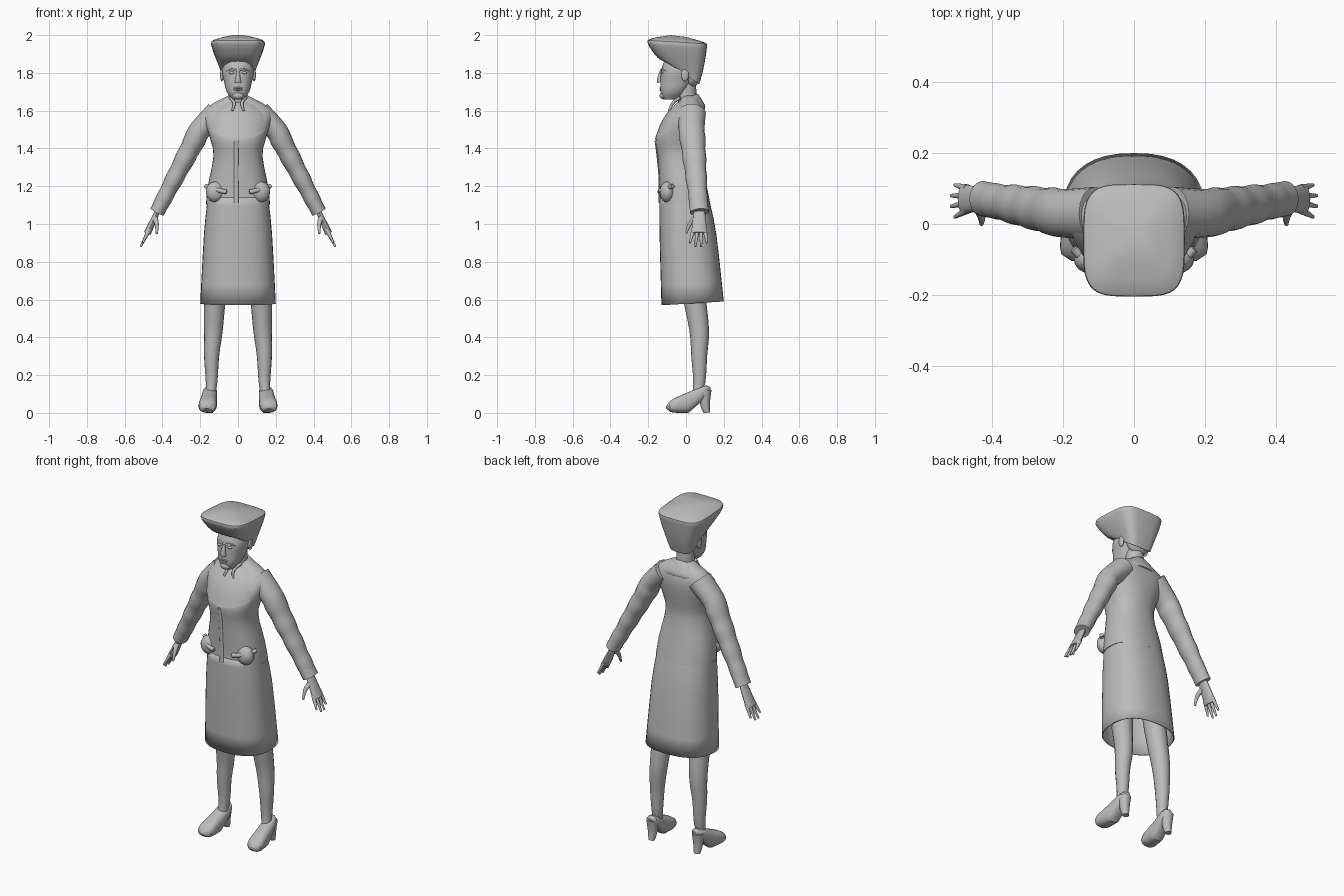
import bpy, bmesh, math
from mathutils import Vector

if "Cube" in bpy.data.objects:
    bpy.data.objects.remove(bpy.data.objects["Cube"])

shade = (0.5, 0.5, 0.5, 1)
grey = bpy.data.materials.new("plain_grey")
grey.use_nodes = True
grey.diffuse_color = shade
grey.node_tree.nodes["Principled BSDF"].inputs["Base Color"].default_value = shade
parts = []


def keep(obj, name):
    obj.name = name
    obj.data.materials.append(grey)
    parts.append(obj)
    return obj


def power(value, square):
    return math.copysign(abs(value) ** (2 / square), value)


def oval(centre, u, v, square=2, count=24):
    """Closed superellipse around the centre, spanned by u and v."""
    centre, u, v = Vector(centre), Vector(u), Vector(v)
    angles = [math.tau * i / count for i in range(count)]
    return [centre + u * power(math.cos(a), square) + v * power(math.sin(a), square) for a in angles]


def ease(before, start, end, after, t):
    """Point on the smooth curve that runs from start to end."""
    leave, arrive = (end - before) / 2, (after - start) / 2
    bend = t * t * (3 - 2 * t)
    return start.lerp(end, bend) + leave * t * (1 - t) ** 2 - arrive * t * t * (1 - t)


def skin(name, rings, steps=3, capped=True):
    """Join rings into a surface, eased between the rings."""
    last = len(rings) - 1
    full = []
    for i in range(last):
        near = [rings[max(0, i - 1)], rings[i], rings[i + 1], rings[min(last, i + 2)]]
        for step in range(steps):
            full.append([ease(*points, step / steps) for points in zip(*near)])
    full.append(rings[last])
    bm = bmesh.new()
    loops = [[bm.verts.new((p.x, p.y, max(0, p.z))) for p in ring] for ring in full]
    for low, high in zip(loops, loops[1:]):
        for i in range(len(low)):
            bm.faces.new((low[i - 1], low[i], high[i], high[i - 1]))
    if capped:
        bm.faces.new(loops[0])
        bm.faces.new(loops[-1])
    bmesh.ops.recalc_face_normals(bm, faces=bm.faces)
    mesh = bpy.data.meshes.new(name)
    bm.to_mesh(mesh)
    bm.free()
    obj = bpy.data.objects.new(name, mesh)
    bpy.context.collection.objects.link(obj)
    return keep(obj, name)


def tilted_ring(width, front, front_z, back, back_z, square):
    """Ring whose front and back edges may lie at different heights."""
    middle = (0, (front + back) / 2, (front_z + back_z) / 2)
    reach = (0, (back - front) / 2, (back_z - front_z) / 2)
    return oval(middle, (width, 0, 0), reach, square, count=36)


def tilted_stack(name, rows, square=2, capped=True):
    """Rows: half width, front y and z, back y and z."""
    return skin(name, [tilted_ring(*row, square) for row in rows], capped=capped)


def stack(name, rows, square=2):
    """Rows: height, half width, front y, back y."""
    tilted_stack(name, [(width, front, z, back, z) for z, width, front, back in rows], square)


def limb(name, path, start, end, flat=1.0, ripple=0.0, side=1):
    """Tapering tube along a path, flattened across the y axis."""
    points = [Vector((side * x, y, z)) for x, y, z in path]
    last = len(points) - 1
    rings = []
    for i, point in enumerate(points):
        along = (points[min(i + 1, last)] - points[max(i - 1, 0)]).normalized()
        depth = Vector((0, 1, 0))
        depth = (depth - along * depth.dot(along)).normalized()
        radius = start + (end - start) * i / last + ripple * (-1) ** i
        rings.append(oval(point, depth * radius, along.cross(depth) * radius * flat, count=16))
    skin(name, rings)


def blob(name, centre, size, side=1):
    """Ellipsoid with the given half sizes."""
    x, y, z = centre
    bpy.ops.mesh.primitive_uv_sphere_add(segments=16, ring_count=10, location=(side * x, y, z))
    obj = keep(bpy.context.object, name)
    obj.scale = size


# Skirt, an open shell
skirt = tilted_stack("skirt", [
    (.16, -.14, 1.14, .12, 1.14),
    (.18, -.14, .95, .16, .95),
    (.2, -.13, .57, .2, .59)], square=2.4, capped=False)
shell = skirt.modifiers.new("cloth", "SOLIDIFY")
shell.thickness = .006

# Fitted jacket with a broad collar
stack("jacket", [
    (1.1, .17, -.14, .13), (1.2, .16, -.14, .11),
    (1.36, .13, -.15, .08), (1.46, .15, -.16, .09),
    (1.56, .18, -.1, .1), (1.62, .16, -.05, .09),
    (1.68, .05, -.02, .06)], square=2.3)
tilted_stack("shawl_collar", [
    (.16, -.165, 1.45, .1, 1.61), (.15, -.12, 1.56, .1, 1.63),
    (.07, -.05, 1.64, .07, 1.68), (.05, -.03, 1.64, .06, 1.69)])
limb("jacket_placket", [(-.01, -.14, 1.11), (-.01, -.14, 1.25),
                        (-.01, -.15, 1.36), (-.01, -.16, 1.44)], start=.006, end=.006, flat=2)

# Head and neck
limb("neck", [(0, .01, 1.6), (0, 0, 1.8)], start=.05, end=.05)
stack("head", [
    (1.66, .03, -.12, -.05), (1.7, .06, -.135, 0),
    (1.76, .075, -.135, .04), (1.82, .085, -.13, .065),
    (1.9, .06, -.1, .05)], square=2.3)
limb("nose", [(0, -.13, 1.81), (0, -.14, 1.77), (0, -.135, 1.75)], start=.008, end=.018)
for lip, height in (("upper_lip", 1.72), ("lower_lip", 1.71)):
    blob(lip, (0, -.13, height), (.025, .01, .006))
blob("chin", (0, -.12, 1.68), (.03, .02, .02))
blob("back_hair", (0, .03, 1.78), (.07, .04, .06))

# Squared hat flaring to a wide flat crown
tilted_stack("hat", [
    (.08, -.11, 1.86, .07, 1.74), (.1, -.15, 1.88, .09, 1.81),
    (.14, -.2, 1.95, .11, 1.93), (.13, -.19, 1.98, .1, 1.96),
    (.04, -.08, 2, 0, 1.99)], square=4)

for side, label in ((1, "left_"), (-1, "right_")):
    # Face details
    blob(label + "ear", (.085, -.005, 1.79), (.01, .02, .035), side)
    blob(label + "eye", (.033, -.126, 1.8), (.016, .01, .007), side)
    limb(label + "brow", [(.01, -.13, 1.815), (.035, -.125, 1.82), (.06, -.105, 1.81)],
         start=.006, end=.004, side=side)

    # Shirt collar and hip pocket
    limb(label + "shirt_collar", [(.04, -.03, 1.67), (.02, -.07, 1.64), (.03, -.09, 1.6)],
         start=.01, end=.006, side=side)
    blob(label + "pocket", (.12, -.1, 1.17), (.05, .04, .055), side)
    limb(label + "pocket_flap", [(.06, -.14, 1.17), (.11, -.13, 1.18), (.17, -.07, 1.2)],
         start=.012, end=.012, side=side)

    # Straight creased sleeve with a turned cuff
    shoulder, elbow, wrist = Vector((.11, .03, 1.59)), Vector((.2, .03, 1.5)), Vector((.42, .07, 1.08))
    creases = [elbow.lerp(wrist, i / 8) for i in range(9)]
    limb(label + "sleeve", [shoulder] + creases, start=.073, end=.046, flat=.85, ripple=.002, side=side)
    limb(label + "cuff", [elbow.lerp(wrist, .87), elbow.lerp(wrist, 1.04)],
         start=.05, end=.05, flat=.8, side=side)

    # Hand with fanned fingers
    palm = Vector((.48, .07, .95))
    limb(label + "palm", [wrist, wrist.lerp(palm, .3), palm], start=.025, end=.042, flat=.45, side=side)
    for i, finger in enumerate(("index", "middle", "ring", "little")):
        spread = abs(i - 1.5)
        knuckle = Vector((.47, .04 + .02 * i, .97))
        tip = Vector((.52 - .01 * spread, .02 + .03 * i, .87 + .02 * spread))
        limb(label + finger + "_finger", [knuckle, knuckle.lerp(tip, .5), tip], start=.012, end=.005, side=side)
    limb(label + "thumb", [(.44, .05, 1.03), (.43, .02, 1), (.43, 0, .95)], start=.016, end=.006, side=side)

    # Leg
    limb(label + "leg", [(.1, .03, .9), (.12, .04, .65), (.13, .07, .44),
                         (.14, .07, .3), (.14, .07, .16), (.15, .05, .06)],
         start=.072, end=.022, flat=.95, side=side)

    # Court shoe: arched sole, sloping top, rounded ends
    slices = []
    for i in range(13):
        t = i / 12
        ends = max(.2, (1 - (2 * t - 1) ** 6) ** .5)
        sole, top = max(0, .1 - .2 * t), .16 - .1 * t
        middle = (side * (.145 + .02 * t), .13 - .235 * t, (sole + top) / 2)
        slices.append(oval(middle, (ends * (.036 + .016 * t), 0, 0), (0, 0, ends * (top - sole) / 2), square=2.5))
    skin(label + "shoe", slices, steps=1)
    limb(label + "shoe_heel", [(.15, .1, .12), (.15, .1, .05), (.15, .11, 0)], start=.035, end=.018, side=side)

# Smooth shading that keeps the hard edges
bpy.ops.object.select_all(action="DESELECT")
for obj in parts:
    obj.select_set(True)
bpy.context.view_layer.objects.active = parts[0]
bpy.ops.object.shade_smooth_by_angle(angle=math.radians(35))
